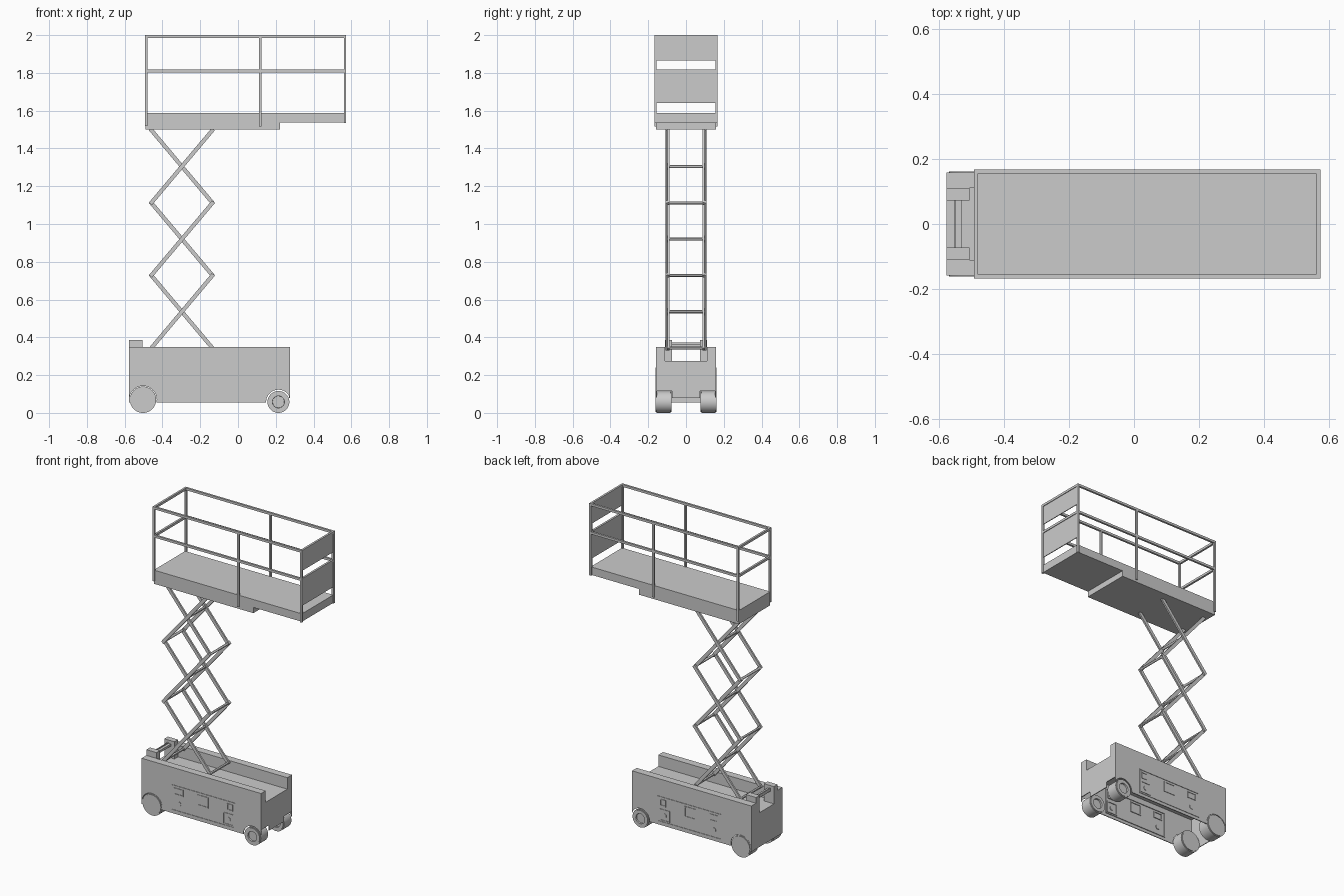
import bpy, bmesh, math
from mathutils import Vector, Matrix

if "Cube" in bpy.data.objects:
    bpy.data.objects.remove(bpy.data.objects["Cube"])


def finish(bm, name, smooth=False):
    bmesh.ops.recalc_face_normals(bm, faces=bm.faces)
    me = bpy.data.meshes.new(name)
    bm.to_mesh(me)
    bm.free()
    ob = bpy.data.objects.new(name, me)
    bpy.context.collection.objects.link(ob)
    if smooth:
        bpy.context.view_layer.objects.active = ob
        ob.select_set(True)
        bpy.ops.object.shade_smooth_by_angle()
        ob.select_set(False)
    return ob


def add_box(bm, x0, x1, y0, y1, z0, z1):
    m = Matrix.Translation(((x0 + x1) / 2, (y0 + y1) / 2, (z0 + z1) / 2))
    m = m @ Matrix.Diagonal((abs(x1 - x0), abs(y1 - y0), abs(z1 - z0), 1))
    bmesh.ops.create_cube(bm, size=1, matrix=m)


def boxes(name, items):
    bm = bmesh.new()
    for b in items:
        add_box(bm, *b)
    return finish(bm, name)


def prism(name, pts, offset):
    """Extrude a closed 3D outline by an offset vector."""
    bm = bmesh.new()
    f = bm.faces.new([bm.verts.new(p) for p in pts])
    r = bmesh.ops.extrude_face_region(bm, geom=[f])
    vs = [v for v in r["geom"] if isinstance(v, bmesh.types.BMVert)]
    bmesh.ops.translate(bm, verts=vs, vec=offset)
    if not any(f.is_valid and len(f.verts) == len(pts) and f.calc_center_median() == Vector(pts[0]) for f in bm.faces):
        pass
    return finish(bm, name)


def arc(cx, cz, r, a0, a1, n=16):
    return [(cx + r * math.cos(a0 + (a1 - a0) * i / n),
             cz + r * math.sin(a0 + (a1 - a0) * i / n)) for i in range(n + 1)]


X0, X1, W = -0.577, 0.275, 0.158
REAR, FRONT = (-0.503, 0.07), (0.214, 0.058)

# chassis side walls with wheel arches
a_in = math.asin((0.055 - REAR[1]) / 0.073)
b_in = math.pi - math.asin((0.055 - FRONT[1]) / 0.065)
outline = [(X0, 0.35), (X0, 0.07)]
outline += arc(*REAR, 0.073, math.pi, a_in)
outline += arc(*FRONT, 0.065, b_in, math.acos(0.061 / 0.065))
outline += [(X1, 0.35)]
for s, side in ((-1, "front"), (1, "back")):
    prism(side + "_chassis_wall", [(x, s * W, z) for x, z in outline], (0, -s * 0.005, 0))

    # side rail beside the trough
    boxes(side + "_chassis_rail", [(X0, X1, s * 0.11, s * (W - 0.001), 0.27, 0.35)])

    # service panel: frame and small fittings
    yo, yi, t = s * 0.161, s * 0.148, 0.006
    frame = []
    for x0, x1, z0, z1 in ((-0.365, 0.09, 0.074, 0.239), (-0.344, -0.28, 0.18, 0.223),
                           (-0.18, -0.10, 0.154, 0.223), (0.032, 0.074, 0.18, 0.223),
                           (0.005, 0.08, 0.085, 0.16)):
        frame += [(x0, x1, yi, yo, z0, z0 + t), (x0, x1, yi, yo, z1 - t, z1),
                  (x0, x0 + t, yi, yo, z0 + t, z1 - t), (x1 - t, x1, yi, yo, z0 + t, z1 - t)]
    boxes(side + "_service_panel", frame)
    bm = bmesh.new()
    for x, z in ((-0.31, 0.125), (0.043, 0.122)):
        m = Matrix.Translation((x, s * 0.1545, z)) @ Matrix.Rotation(math.pi / 2, 4, 'X')
        bmesh.ops.create_cone(bm, cap_ends=True, segments=20, radius1=0.015, radius2=0.015,
                              depth=0.013, matrix=m)
    finish(bm, side + "_panel_knobs", True)

# trough floor and end plates
boxes("trough_floor", [(X0, X1, -0.112, 0.112, 0.27, 0.276)])
boxes("left_end_plate", [(X0, X0 + 0.005, -W, W, 0.055, 0.275)])
ends = [(-W, 0.275), (-W, 0.115), (-0.075, 0.115), (-0.075, 0.08)]
ends += [(-y, z) for y, z in reversed(ends)]
prism("right_end_plate", [(X1, y, z) for y, z in ends], (-0.005, 0, 0))

# ladder end blocks and step bars
boxes("end_blocks", [(X0, -0.505, s * 0.073, s * 0.11, 0.275, 0.387) for s in (-1, 1)])
boxes("end_step", [(-0.553, -0.530, -0.075, 0.075, 0.352, 0.366),
                   (-0.553, -0.547, -0.075, 0.075, 0.366, 0.372)])


# wheels
def wheel(name, x, r, s, hub):
    bm = bmesh.new()
    m = Matrix.Translation((x, s * 0.119, r)) @ Matrix.Rotation(math.pi / 2, 4, 'X')
    bmesh.ops.create_cone(bm, cap_ends=True, segments=40, radius1=r, radius2=r, depth=0.084, matrix=m)
    bm.faces.ensure_lookup_table()
    if hub:
        caps = [f for f in bm.faces if len(f.verts) > 4]
        bmesh.ops.inset_individual(bm, faces=caps, thickness=r * 0.45)
        bmesh.ops.inset_individual(bm, faces=caps, thickness=0.001, depth=-0.01)
    rim = [e for e in bm.edges if e.calc_face_angle(0) > 1 and
           all(abs((Vector((v.co.x - x, v.co.z - r))).length - r) < 1e-4 for v in e.verts)]
    bmesh.ops.bevel(bm, geom=rim, offset=0.005, segments=2, affect='EDGES')
    finish(bm, name, True)


for s, side in ((-1, "front"), (1, "back")):
    wheel(side + "_left_wheel", REAR[0], 0.07, s, False)
    wheel(side + "_right_wheel", FRONT[0], 0.058, s, True)


# scissor lift
def add_bar(bm, x0, z0, x1, z1, y, thick=0.011, wide=0.021):
    d = Vector((x1 - x0, 0, z1 - z0))
    m = Matrix.Translation(((x0 + x1) / 2, y, (z0 + z1) / 2))
    m = m @ Matrix.Rotation(-math.atan2(d.z, d.x), 4, 'Y')
    m = m @ Matrix.Diagonal((d.length + 0.014, thick, wide, 1))
    bmesh.ops.create_cube(bm, size=1, matrix=m)


xl, xr, xm = -0.459, -0.135, -0.297
levels = [0.343, 0.728, 1.112, 1.497]
bm = bmesh.new()
for z0, z1 in zip(levels, levels[1:]):
    for s in (-1, 1):
        add_bar(bm, xl, z0, xr, z1, s * 0.104)
        add_bar(bm, xr, z0, xl, z1, s * 0.092)
finish(bm, "scissor_arms")

bm = bmesh.new()
pins = [(x, z) for z in levels[:3] for x in (xl, xr)]
pins += [(xm, (a + b) / 2) for a, b in zip(levels, levels[1:])]
for x, z in pins:
    m = Matrix.Translation((x, 0, z)) @ Matrix.Rotation(math.pi / 2, 4, 'X')
    bmesh.ops.create_cone(bm, cap_ends=True, segments=12, radius1=0.008, radius2=0.008,
                          depth=0.2, matrix=m)
finish(bm, "scissor_cross_rods", True)

# platform decks
boxes("main_deck", [(-0.489, 0.222, -0.16, 0.16, 1.50, 1.588)])
boxes("extension_deck", [(0.222, 0.568, -0.16, 0.16, 1.537, 1.588)])

# guard rails
PX0, PX1, PY, t = -0.492, 0.573, 0.168, 0.013
posts, rails = [], []
for s in (-1, 1):
    for x, z in ((PX0, 1.52), (0.111, 1.515), (PX1 - t, 1.535)):
        posts.append((x, x + t, s * (PY - t), s * PY, z, 1.99))
    for z in (1.803, 1.985):
        rails.append((PX0, PX1, s * (PY - t), s * PY, z, z + 0.015))
for z in (1.803, 1.985):
    for x in (PX0, PX1 - t):
        rails.append((x, x + t, -PY + t, PY - t, z, z + 0.015))
boxes("guard_posts", posts)
boxes("guard_rails", rails)

# gate panels at the right end
boxes("end_panels", [(PX1 - 0.009, PX1 - 0.004, -0.157, 0.157, z0, z1)
                     for z0, z1 in ((1.64, 1.81), (1.865, 1.99))])
